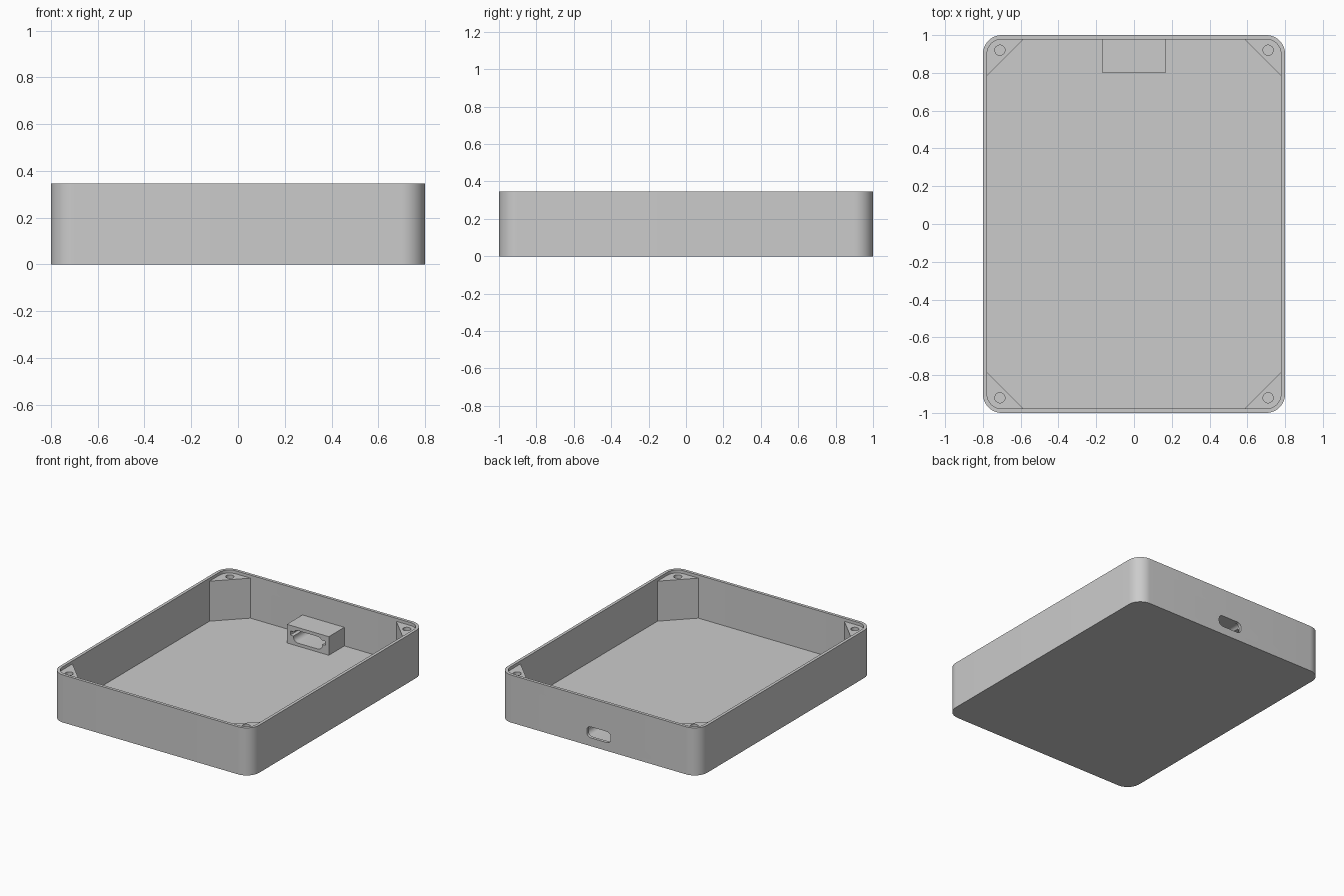
import bpy, bmesh, math

cube = bpy.data.objects.get("Cube")
if cube:
    bpy.data.objects.remove(cube, do_unlink=True)

WIDTH, DEPTH, HEIGHT = 1.6, 2.0, 0.345
WALL, FLOOR, RADIUS = 0.022, 0.033, 0.1
POST_TOP = 0.323

grey = bpy.data.materials.new("plain_grey")
grey.use_nodes = True
grey.diffuse_color = (0.6, 0.6, 0.6, 1)
grey.node_tree.nodes["Principled BSDF"].inputs["Base Color"].default_value = (0.6, 0.6, 0.6, 1)


def arc(cx, cy, r, start, end, steps=12):
    """Points along a circular arc, angles in degrees."""
    angles = [math.radians(start + (end - start) * i / steps) for i in range(steps + 1)]
    return [(cx + r * math.cos(a), cy + r * math.sin(a)) for a in angles]


def rounded_rect(w, h, r, cy=0.0, steps=12):
    """Outline of a rectangle with rounded corners, counter-clockwise."""
    pts = []
    for i, (sx, sy) in enumerate([(1, 1), (-1, 1), (-1, -1), (1, -1)]):
        pts += arc(sx * (w / 2 - r), cy + sy * (h / 2 - r), r, 90 * i, 90 * i + 90, steps)
    return pts


def prism(name, pts, lo, hi, axis="Z"):
    """Extrude an outline along Z, or an x-z outline along Y."""
    bm = bmesh.new()
    place = (lambda p, h: (p[0], p[1], h)) if axis == "Z" else (lambda p, h: (p[0], h, p[1]))
    low = [bm.verts.new(place(p, lo)) for p in pts]
    high = [bm.verts.new(place(p, hi)) for p in pts]
    bm.faces.new(low)
    bm.faces.new(high)
    for i in range(len(pts)):
        j = (i + 1) % len(pts)
        bm.faces.new((low[i], low[j], high[j], high[i]))
    bmesh.ops.recalc_face_normals(bm, faces=bm.faces)
    mesh = bpy.data.meshes.new(name)
    bm.to_mesh(mesh)
    bm.free()
    mesh.materials.append(grey)
    obj = bpy.data.objects.new(name, mesh)
    bpy.context.collection.objects.link(obj)
    return obj


def activate(obj):
    bpy.ops.object.select_all(action="DESELECT")
    obj.select_set(True)
    bpy.context.view_layer.objects.active = obj


def cut(obj, cutter):
    """Subtract the cutter, then discard it."""
    cutter.hide_render = True
    mod = obj.modifiers.new("cut", "BOOLEAN")
    mod.operation, mod.solver, mod.object = "DIFFERENCE", "EXACT", cutter
    activate(obj)
    bpy.ops.object.modifier_apply(modifier=mod.name)
    bpy.data.objects.remove(cutter, do_unlink=True)


def smooth(obj):
    activate(obj)
    bpy.ops.object.shade_smooth_by_angle(angle=math.radians(30))


# Open tray with rounded corners and a port opening in the back wall
tray = prism("tray", rounded_rect(WIDTH, DEPTH, RADIUS), 0, HEIGHT)
cut(tray, prism("tray_cavity",
                rounded_rect(WIDTH - 2 * WALL, DEPTH - 2 * WALL, RADIUS - WALL), FLOOR, HEIGHT + 0.1))
PORT_Z = 0.1
cut(tray, prism("port_cutter", rounded_rect(0.19, 0.08, 0.03, PORT_Z, 6),
                DEPTH / 2 - 0.1, DEPTH / 2 + 0.1, "Y"))
smooth(tray)

# Four corner screw posts, set just below the rim
cx, cy = WIDTH / 2 - RADIUS, DEPTH / 2 - RADIUS
outline = ([(WIDTH / 2 - WALL, 0.785)] + arc(cx, cy, RADIUS - WALL + 0.002, 0, 90)
           + [(0.585, DEPTH / 2 - WALL)])
for y_name, sy in (("front", -1), ("back", 1)):
    for x_name, sx in (("right", -1), ("left", 1)):
        name = f"{y_name}_{x_name}_screw_post"
        post = prism(name, [(sx * x, sy * y) for x, y in outline], FLOOR - 0.005, POST_TOP)
        hole = arc(sx * 0.71, sy * 0.92, 0.027, 0, 360, 24)[:-1]
        cut(post, prism("screw_hole_cutter", hole, FLOOR + 0.05, HEIGHT + 0.1))
        smooth(post)

# Port housing on the floor against the back wall
housing = prism("port_housing", [(-0.168, FLOOR - 0.005), (0.168, FLOOR - 0.005),
                                 (0.168, 0.168), (-0.168, 0.168)], 0.8, DEPTH / 2 - WALL + 0.002, "Y")
cut(housing, prism("port_channel_cutter", rounded_rect(0.23, 0.09, 0.035, PORT_Z, 6), 0.7, 1.1, "Y"))
cut(housing, prism("side_slot_cutter", rounded_rect(0.28, 0.03, 0.005, PORT_Z + 0.012, 2), 0.7, 0.95, "Y"))
smooth(housing)
